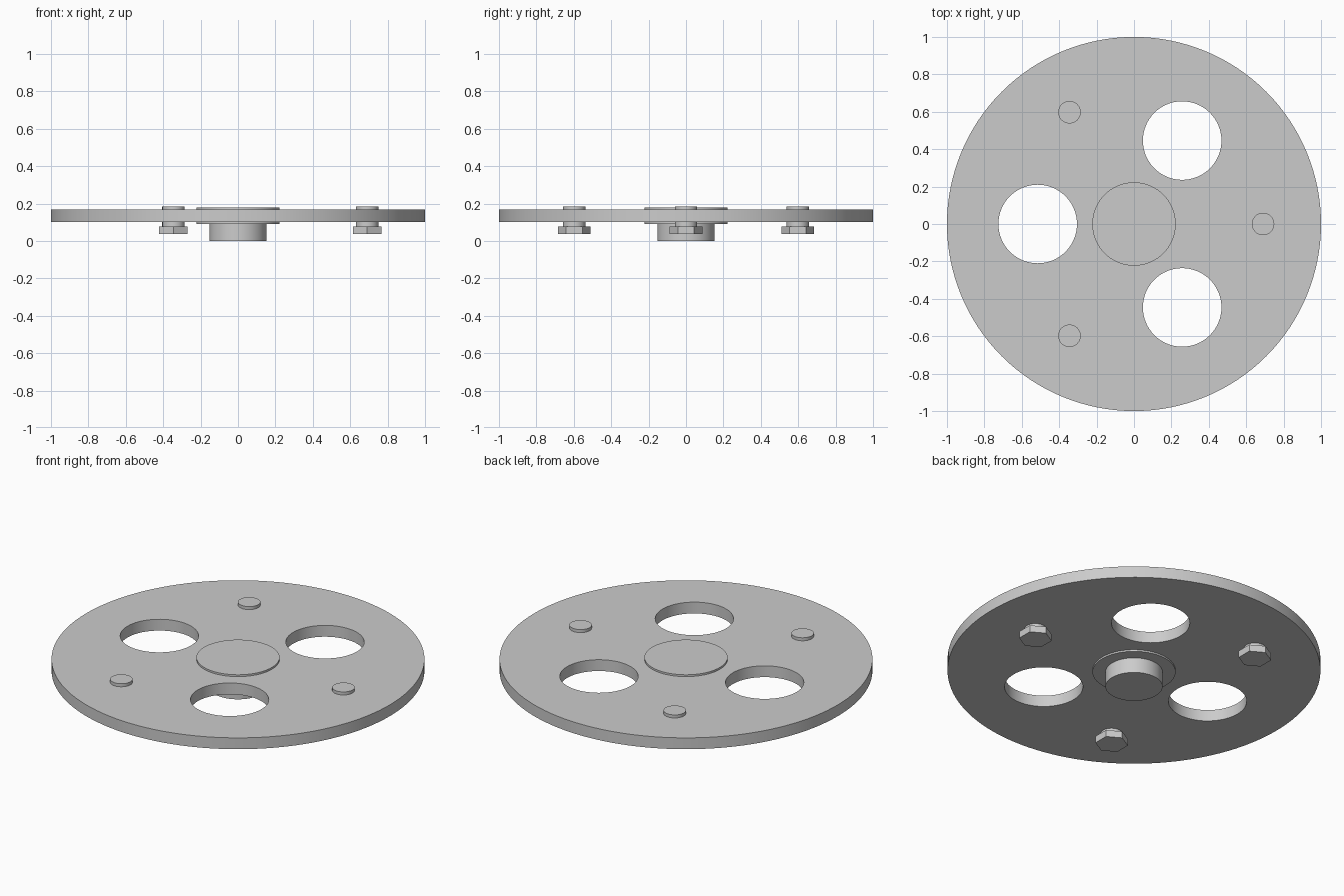
import bpy
from math import cos, sin, pi, radians

cube = bpy.data.objects.get("Cube")
if cube:
    bpy.data.objects.remove(cube, do_unlink=True)

grey = bpy.data.materials.new("plain grey")
grey.use_nodes = True
colour = (0.6, 0.6, 0.6, 1)
grey.diffuse_color = colour
grey.node_tree.nodes["Principled BSDF"].inputs["Base Color"].default_value = colour


def cylinder(name, radius, bottom, top, x=0, y=0, sides=64, turn=0):
    """Upright prism between two heights, smooth around and sharp at the rims."""
    bpy.ops.mesh.primitive_cylinder_add(
        vertices=sides, radius=radius, depth=top - bottom,
        location=(x, y, (bottom + top) / 2), rotation=(0, 0, turn))
    part = bpy.context.object
    part.name = name
    part.data.materials.append(grey)
    bpy.ops.object.shade_smooth_by_angle(angle=radians(30))
    return part


def around(radius, start):
    """Three evenly spaced points on a circle."""
    for i in range(3):
        a = start + i * 2 * pi / 3
        yield radius * cos(a), radius * sin(a)


# Main plate with three round openings
plate = cylinder("plate", 1, 0.10, 0.167, sides=128)
for x, y in around(0.515, pi / 3):
    cutter = cylinder("opening_cutter", 0.21, 0, 0.3, x, y)
    cutter.hide_render = True
    bpy.context.view_layer.objects.active = plate
    cut = plate.modifiers.new("opening", "BOOLEAN")
    cut.operation = "DIFFERENCE"
    cut.solver = "EXACT"
    cut.object = cutter
    bpy.ops.object.modifier_apply(modifier=cut.name)
    bpy.data.objects.remove(cutter, do_unlink=True)
bpy.ops.object.select_all(action="DESELECT")
plate.select_set(True)
bpy.ops.object.shade_smooth_by_angle(angle=radians(30))

# Central hub: thin flange through the plate and a boss underneath
cylinder("hub_flange", 0.223, 0.09, 0.178)
cylinder("hub_boss", 0.153, 0, 0.095)

# Bolts with hexagonal heads below the plate
for x, y in around(0.69, 0):
    cylinder("bolt_shank", 0.06, 0.07, 0.185, x, y, sides=48)
    cylinder("bolt_head", 0.088, 0.036, 0.076, x, y, sides=6)
